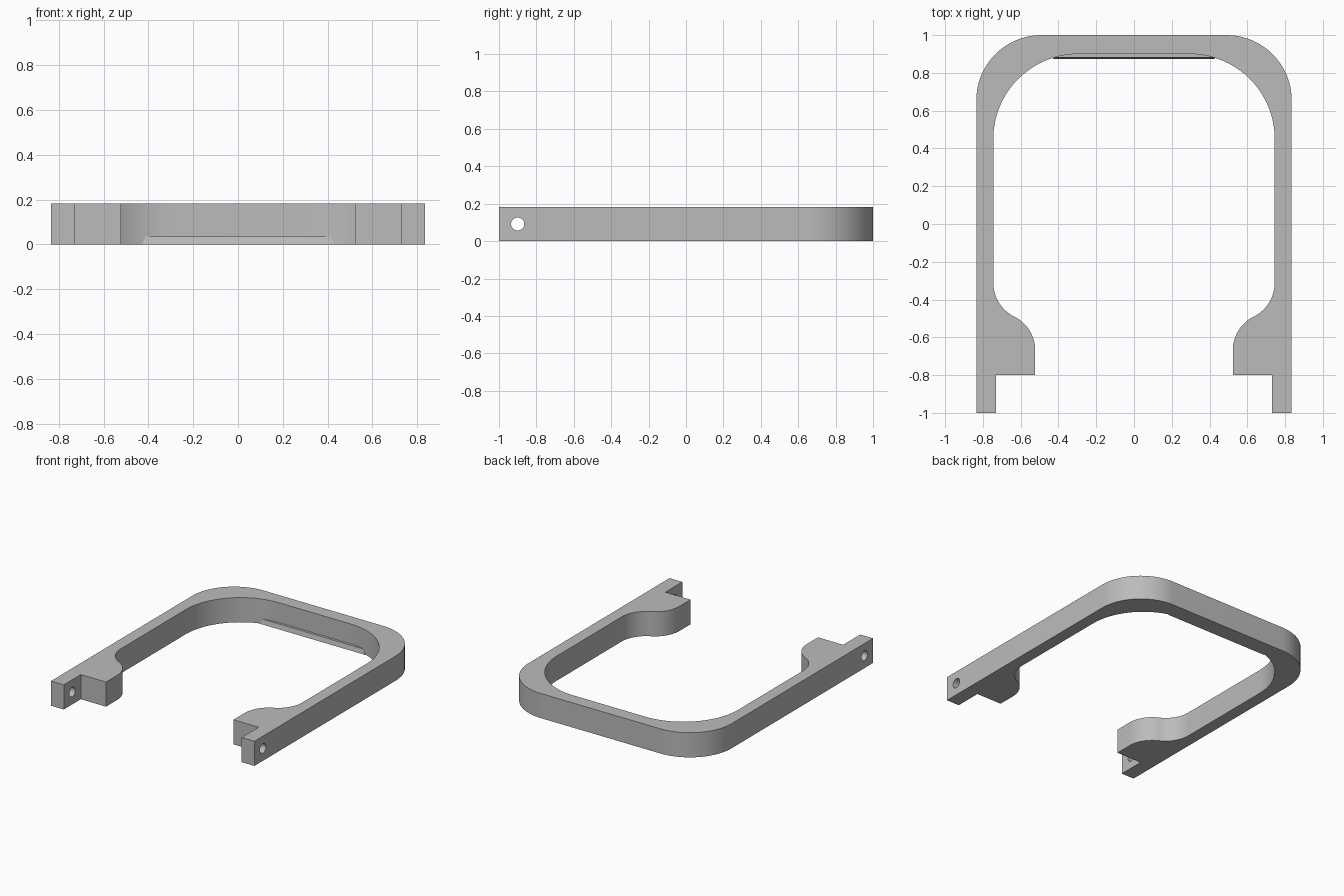
import bpy, bmesh
from math import sin, cos, radians

cube = bpy.data.objects.get("Cube")
if cube:
    bpy.data.objects.remove(cube, do_unlink=True)

HEIGHT = 0.183

grey = bpy.data.materials.new("plain_grey")
grey.use_nodes = True
colour = (0.5, 0.5, 0.5, 1)
grey.diffuse_color = colour
grey.node_tree.nodes["Principled BSDF"].inputs["Base Color"].default_value = colour


def arc(cx, cy, r, start, end, steps=20):
    angles = [radians(start + (end - start) * i / steps) for i in range(steps + 1)]
    return [(cx + r * cos(a), cy + r * sin(a)) for a in angles]


def extrude_outline(name, points, height):
    """Solid prism from a plan outline, standing on the ground."""
    bm = bmesh.new()
    face = bm.faces.new([bm.verts.new((x, y, 0)) for x, y in points])
    top = bmesh.ops.extrude_face_region(bm, geom=[face])["geom"]
    bmesh.ops.translate(bm, vec=(0, 0, height),
                        verts=[g for g in top if isinstance(g, bmesh.types.BMVert)])
    bmesh.ops.recalc_face_normals(bm, faces=bm.faces)
    mesh = bpy.data.meshes.new(name)
    bm.to_mesh(mesh)
    bm.free()
    mesh.materials.append(grey)
    obj = bpy.data.objects.new(name, mesh)
    bpy.context.collection.objects.link(obj)
    return obj


def select_only(obj):
    bpy.ops.object.select_all(action="DESELECT")
    obj.select_set(True)
    bpy.context.view_layer.objects.active = obj


# Left half of the frame outline: outer corner, prong, stepped pad, inner corner
half = arc(0.49, 0.655, 0.345, 90, 0)
half += [(0.835, -1), (0.73, -1), (0.73, -0.8), (0.523, -0.8)]
half += arc(0.725, -0.67, 0.202, 180, 117)
half += arc(0.543, -0.31, 0.202, -63, 0)[1:]
half += arc(0.295, 0.45, 0.45, 0, 90)
outline = half + [(-x, y) for x, y in reversed(half)]
frame = extrude_outline("frame", outline, HEIGHT)

# Pivot hole through both prongs
bpy.ops.mesh.primitive_cylinder_add(vertices=32, radius=0.035, depth=2,
                                    location=(0, -0.9, HEIGHT / 2),
                                    rotation=(0, radians(90), 0))
cutter = bpy.context.object
cutter.name = "hole_cutter"
cutter.hide_render = True
cutter.data.materials.append(grey)
hole = frame.modifiers.new("pivot_hole", "BOOLEAN")
hole.operation = "DIFFERENCE"
hole.solver = "EXACT"
hole.object = cutter
select_only(frame)
bpy.ops.object.modifier_apply(modifier=hole.name)
bpy.data.objects.remove(cutter, do_unlink=True)
select_only(frame)
bpy.ops.object.shade_smooth_by_angle(angle=radians(30))

# Thin retaining lip low on the inside of the back bar, its front leaning back
lip = extrude_outline("retaining_lip",
                      [(-0.43, 0.874), (0.43, 0.874), (0.40, 0.91), (-0.40, 0.91)], 0.035)
for v in lip.data.vertices:
    if v.co.z > 0.01 and v.co.y < 0.9:
        v.co.y += 0.008
        v.co.x *= 0.96
